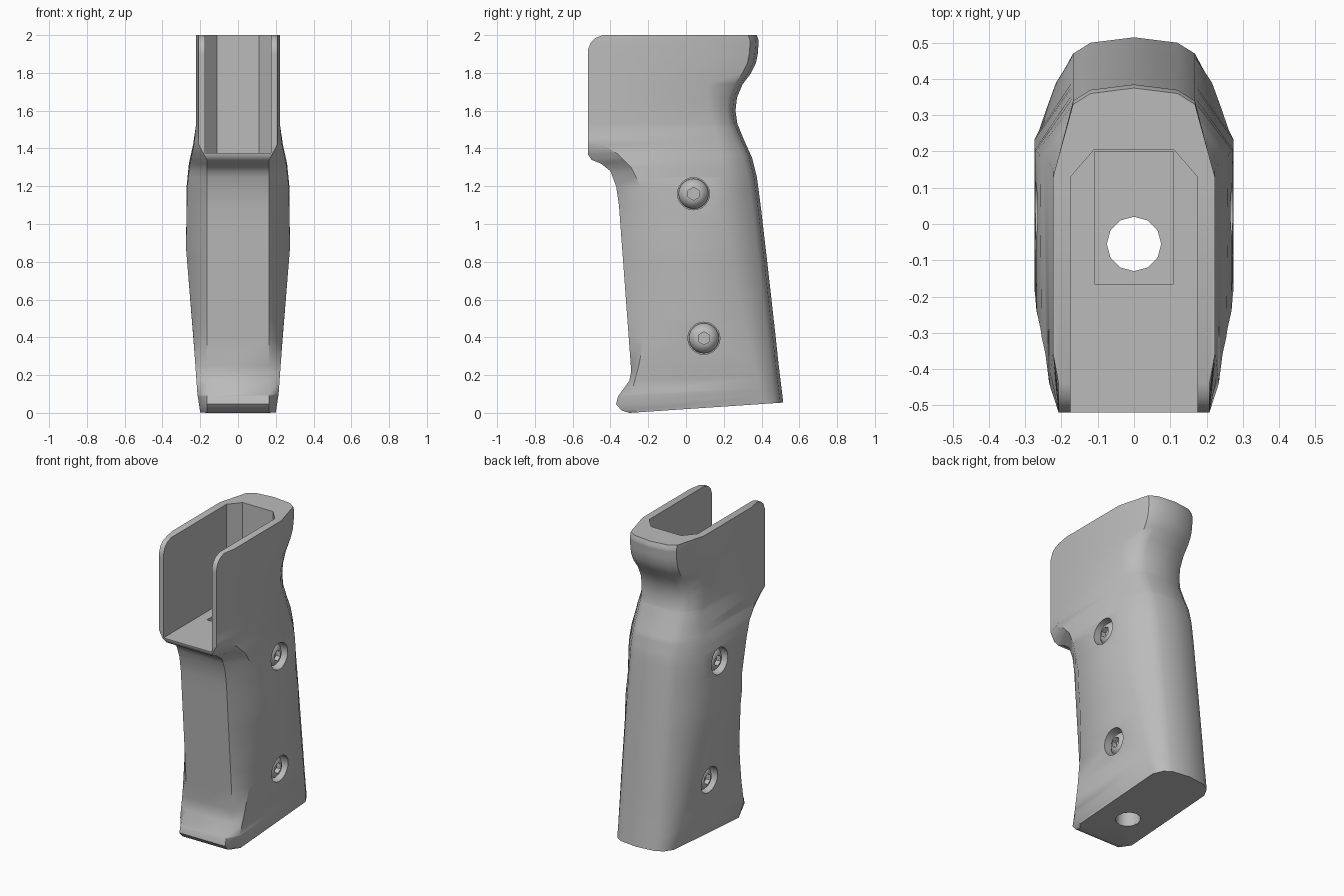
import bpy, bmesh, math
from mathutils import Matrix, Vector

default_cube = bpy.data.objects.get("Cube")
if default_cube:
    bpy.data.objects.remove(default_cube, do_unlink=True)

# One grey for the whole model
grey = bpy.data.materials.new("plain grey")
grey.use_nodes = True
colour = (.5, .5, .5, 1)
grey.diffuse_color = colour
grey.node_tree.nodes["Principled BSDF"].inputs["Base Color"].default_value = colour


def add_object(name, bm):
    bmesh.ops.recalc_face_normals(bm, faces=bm.faces[:])
    mesh = bpy.data.meshes.new(name)
    bm.to_mesh(mesh)
    bm.free()
    mesh.materials.append(grey)
    obj = bpy.data.objects.new(name, mesh)
    bpy.context.collection.objects.link(obj)
    return obj


def loft(name, rings):
    """Skin closed rings of equal length and cap both ends."""
    bm = bmesh.new()
    loops = [[bm.verts.new(point) for point in ring] for ring in rings]
    for low, high in zip(loops, loops[1:]):
        for i in range(len(low)):
            j = (i + 1) % len(low)
            bm.faces.new((low[i], low[j], high[j], high[i]))
    bm.faces.new(loops[0])
    bm.faces.new(loops[-1])
    return add_object(name, bm)


def prism(name, outline, bottom, top):
    return loft(name, [[(x, y, z) for x, y in outline] for z in (bottom, top)])


def circle(radius, count, centre_y=0):
    angles = [math.tau * i / count for i in range(count)]
    return [(radius * math.cos(a), centre_y + radius * math.sin(a)) for a in angles]


def at(curve, z):
    """Read a (height, value) profile at a height."""
    if z <= curve[0][0]:
        return curve[0][1]
    for (z0, a), (z1, b) in zip(curve, curve[1:]):
        if z <= z1:
            return a + (b - a) * (z - z0) / (z1 - z0)
    return curve[-1][1]


def activate(obj):
    bpy.ops.object.select_all(action='DESELECT')
    obj.select_set(True)
    bpy.context.view_layer.objects.active = obj


def cut(target, cutter):
    modifier = target.modifiers.new("cut", 'BOOLEAN')
    modifier.operation = 'DIFFERENCE'
    modifier.solver = 'EXACT'
    modifier.object = cutter
    activate(target)
    bpy.ops.object.modifier_apply(modifier=modifier.name)
    bpy.data.objects.remove(cutter, do_unlink=True)


def smooth(obj, degrees):
    activate(obj)
    bpy.ops.object.shade_smooth_by_angle(angle=math.radians(degrees))


# Side-view profiles: front line, side creases and back line, by height
front = [(0, -.3), (.015, -.34), (.05, -.37), (.09, -.36), (.17, -.3), (.22, -.29),
         (1.1, -.355), (1.2, -.37), (1.28, -.4), (1.32, -.45), (1.34, -.5), (1.37, -.52),
         (1.92, -.52), (1.96, -.505), (1.985, -.48), (2, -.44)]
front_crease = [(0, -.26), (.1, -.29), (.25, -.25), (.5, -.2), (.8, -.18), (1, -.19),
                (1.2, -.24), (1.3, -.29), (1.37, -.36), (1.42, -.44), (1.5, -.36)]
back_crease = [(0, .41), (.4, .33), (.7, .26), (1, .21), (1.25, .2), (1.45, .17),
               (1.6, .12), (1.8, .11), (2, .13)]
back = [(0, .515), (.4, .475), (.8, .43), (1.1, .395), (1.25, .375), (1.35, .35),
        (1.45, .305), (1.53, .272), (1.6, .262), (1.67, .27), (1.74, .3), (1.8, .345),
        (1.85, .37), (1.9, .38), (1.97, .385), (2, .375)]
# Half widths by height
half_width = [(0, .2), (.1, .215), (.4, .237), (.87, .275), (1.2, .272), (1.32, .26),
              (1.42, .238), (1.52, .223)]
front_width = [(1.34, .165), (1.42, .208)]

# Grip body
heights = sorted({z for curve in (front, front_crease, back_crease, back, half_width)
                  for z, _ in curve})
rings = []
for z in heights:
    wide, rear, crease = at(half_width, z), at(back, z), at(front_crease, z)
    chamfer_wide = wide - max(0, -.18 - crease) * max(0, wide - .222)
    right = [(at(front_width, z), at(front, z)), (chamfer_wide, crease),
             (wide, at(back_crease, z)), (.168, rear - .045), (.12, rear - .015)]
    outline = right + [(0, rear)] + [(-x, y) for x, y in reversed(right)]
    # The base slopes up toward the back
    tilt = .067 * max(0, 1 - z / .3)
    rings.append([(x, y, max(0, z + tilt * (y + .3))) for x, y in outline])
grip = loft("grip_body", rings)

# Open channel at the top, pocket in its floor and hole through the base
channel = [(.175, -1), (.175, .13), (.11, .205)]
cut(grip, prism("channel_cutter", channel + [(-x, y) for x, y in reversed(channel)], 1.375, 3))
pocket = [(.109, -.165), (.109, .2), (-.109, .2), (-.109, -.165)]
cut(grip, prism("pocket_cutter", pocket, .9, 1.5))
cut(grip, prism("base_hole_cutter", circle(.075, 12, -.055), -1, 1))


# Button-head screws sunk into both sides
def screw_ring(radius, height, hexagon=False):
    ring = []
    for i in range(24):
        a = math.tau * i / 24
        sector = a % (math.pi / 3) - math.pi / 6
        r = radius * math.cos(math.pi / 6) / math.cos(sector) if hexagon else radius
        ring.append((r * math.cos(a), r * math.sin(a), height))
    return ring


screw_rings = [screw_ring(.08, -.01), screw_ring(.08, .01), screw_ring(.07, .032),
               screw_ring(.053, .048), screw_ring(.036, .056),
               screw_ring(.034, .056, True), screw_ring(.034, .025, True)]
screws = []
for level, y, z in (("upper", .04, 1.16), ("lower", .095, .395)):
    for side, sign in (("left", 1), ("right", -1)):
        depth = at(half_width, z) - .07
        place = (Matrix.Translation(Vector((sign * depth, y, z)))
                 @ Matrix.Rotation(sign * math.pi / 2, 4, 'Y'))
        recess = prism("recess_cutter", circle(.085, 24), 0, .3)
        recess.data.transform(place)
        cut(grip, recess)
        screw = loft(f"{level}_{side}_screw", screw_rings)
        screw.data.transform(place)
        smooth(screw, 35)

smooth(grip, 40)
